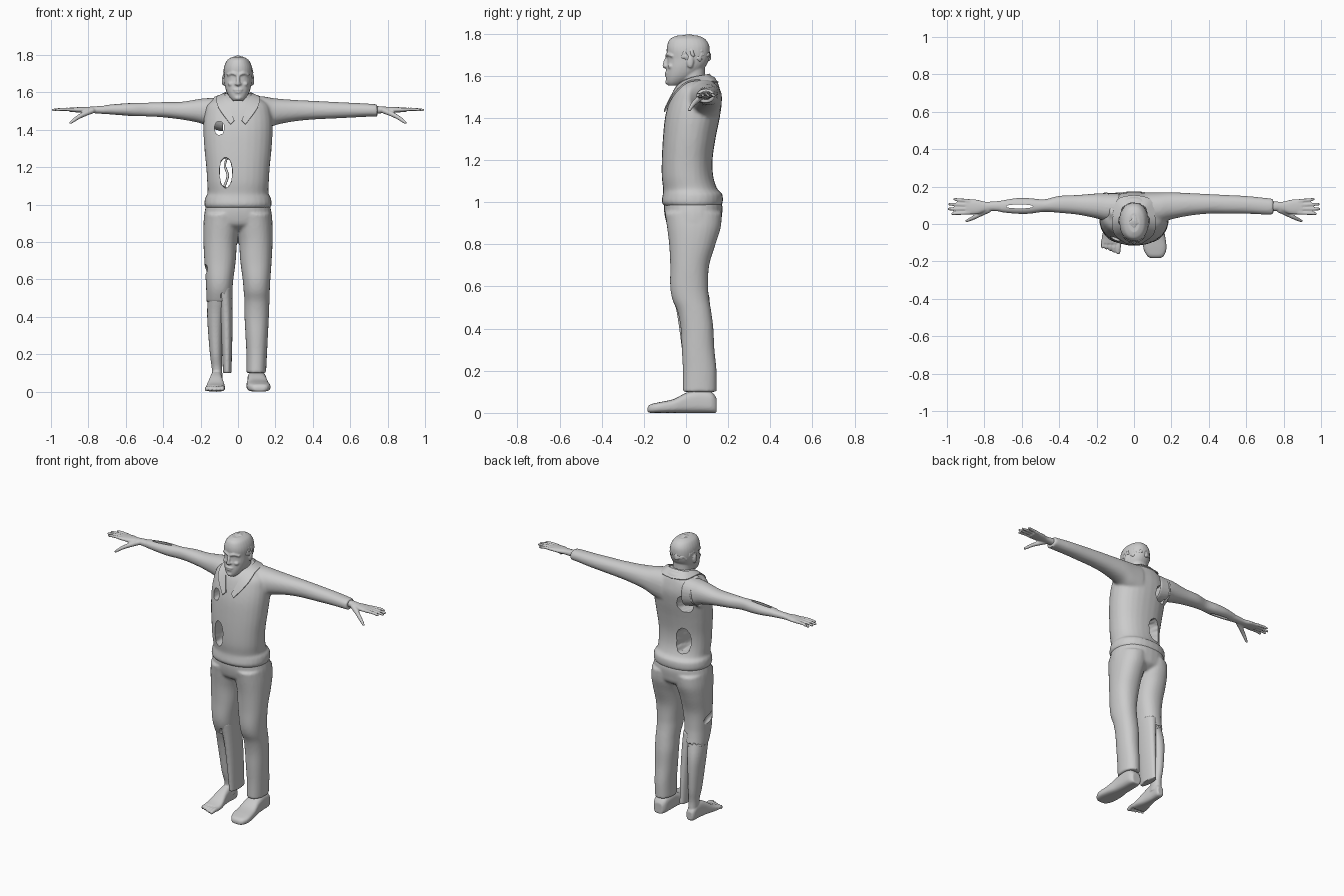
import bpy, bmesh, math, random
from mathutils import Vector, Matrix

random.seed(4)
CM = 0.01
if "Cube" in bpy.data.objects:
    bpy.data.objects.remove(bpy.data.objects["Cube"])

grey = bpy.data.materials.new("plain grey")
grey.use_nodes = True
grey.diffuse_color = (0.6, 0.6, 0.6, 1)
grey.node_tree.nodes["Principled BSDF"].inputs["Base Color"].default_value = (0.6, 0.6, 0.6, 1)


def spline(rows, steps=5):
    """Catmull-Rom interpolation through rows of any width."""
    rows = [Vector(r) for r in rows]
    fine = []
    for i in range(len(rows) - 1):
        a, b = rows[max(i - 1, 0)], rows[i]
        c, d = rows[i + 1], rows[min(i + 2, len(rows) - 1)]
        for k in range(steps):
            t = k / steps
            fine.append(b + (c - a) * (t / 2) + (a * 2 - b * 5 + c * 4 - d) * (t * t / 2)
                        + (b * 3 - a - c * 3 + d) * (t ** 3 / 2))
    return fine + [rows[-1]]


def loft(bm, axis, rows, power=0.9, sides=28, jitter=0):
    """Skin rounded sections: position along axis, then the extents on the other two axes."""
    rings = []
    for t, a0, a1, b0, b1 in spline(rows):
        ring = []
        for k in range(sides):
            angle = math.tau * k / sides
            c, s = math.cos(angle), math.sin(angle)
            grow = 1 + random.uniform(-jitter, jitter)
            a = (a0 + a1) / 2 + (a1 - a0) / 2 * math.copysign(abs(c) ** power, c) * grow
            b = (b0 + b1) / 2 + (b1 - b0) / 2 * math.copysign(abs(s) ** power, s) * grow
            spot = {"x": (t, a, b), "y": (a, t, b), "z": (a, b, t)}[axis]
            ring.append(bm.verts.new(Vector(spot) * CM))
        rings.append(ring)
    faces = [bm.faces.new(rings[0]), bm.faces.new(rings[-1])]
    for low, high in zip(rings, rings[1:]):
        for k in range(sides):
            j = (k + 1) % sides
            faces.append(bm.faces.new((low[k], low[j], high[j], high[k])))
    bmesh.ops.recalc_face_normals(bm, faces=faces)


def blob(bm, spot, size):
    place = Matrix.LocRotScale(Vector(spot) * CM, None, Vector(size) * CM)
    bmesh.ops.create_icosphere(bm, subdivisions=2, radius=1, matrix=place)


def limb(bm, points, start, end):
    """A tapering rounded rod along a curved path."""
    path = spline(points, 8)
    for i, spot in enumerate(path):
        radius = start + (end - start) * i / (len(path) - 1)
        blob(bm, spot, (radius, radius, radius))


def finish(bm, name, voxel=0.008, smooth=4, cutters=(), solid=0):
    """Fuse the pieces into one skin, carve it, and shade it."""
    mesh = bpy.data.meshes.new(name)
    bm.to_mesh(mesh)
    bm.free()
    obj = bpy.data.objects.new(name, mesh)
    bpy.context.scene.collection.objects.link(obj)
    if solid:
        obj.modifiers.new("thickness", "SOLIDIFY").thickness = solid
    else:
        fuse = obj.modifiers.new("fuse", "REMESH")
        fuse.mode, fuse.voxel_size = "VOXEL", voxel
        soften = obj.modifiers.new("soften", "SMOOTH")
        soften.factor, soften.iterations = 0.5, smooth
    for cutter in cutters:
        cut = obj.modifiers.new("cut", "BOOLEAN")
        cut.operation, cut.solver, cut.object = "DIFFERENCE", "EXACT", cutter
    bpy.context.view_layer.update()
    graph = bpy.context.evaluated_depsgraph_get()
    baked = bpy.data.meshes.new_from_object(obj.evaluated_get(graph))
    obj.modifiers.clear()
    obj.data = baked
    baked.name = name
    baked.materials.clear()
    baked.materials.append(grey)
    baked.shade_smooth()
    baked.set_sharp_from_angle(angle=math.radians(50))
    for cutter in cutters:
        bpy.data.objects.remove(cutter)
    return obj


def cutter(bm, name):
    obj = finish(bm, name, 0.006, 1)
    obj.hide_render = True
    return obj


def hand(bm, side):
    """Wrist, palm, four fingers and a lowered thumb."""
    loft(bm, "x", [(side * x, *rest) for x, *rest in (
        (70, 6.5, 12.5, 148.3, 153), (76, 7, 12, 148.8, 152.6), (80, 6.5, 12, 149, 152.3),
        (84, 5.2, 13, 149.2, 152.2), (90, 5, 13.3, 149.6, 151.8))])
    for base, tip, reach in ((6, 5.5, 97), (8.1, 8, 99), (10.2, 10.6, 98.6), (12.3, 13.3, 96)):
        limb(bm, [(side * 88, base, 150.8), (side * 93, (base + tip) / 2, 151), (side * reach, tip, 150.6)], 1.1, 0.8)
    limb(bm, [(side * 78, 7.5, 150.3), (side * 85, 3.8, 147), (side * 89.5, 1.6, 143.8)], 1.7, 0.8)


# Jacket with one whole sleeve, torn through on the right side
holes = bmesh.new()
loft(holes, "y", [(-20, -12, -7.5, 137, 144.5), (0, -13, -7, 137, 145), (20, -15, -4, 136, 148)], jitter=0.08)
loft(holes, "y", [(-20, -10, -3, 109, 125), (0, -10, -3, 109, 125), (20, -12, -1, 107, 124)], jitter=0.08)
limb(holes, [(-13, -10, 137), (-13, -10.6, 125), (-10, -11.8, 117), (-7, -12.2, 104)], 0.8, 1.2)
holes = cutter(holes, "tear_cutter")
bm = bmesh.new()
loft(bm, "z", [
    (98, -17, 17, -10, 16.5), (100, -18, 18, -11.5, 17.5), (104, -17.5, 17.5, -11, 17.2),
    (106, -16.3, 16.3, -10.8, 15), (112, -16.5, 16.5, -11.5, 13), (120, -17, 17, -11.5, 12.6),
    (130, -18, 18, -11, 14), (140, -18.5, 18.5, -10, 16), (148, -18, 18, -8, 17),
    (154, -16, 16, -5.5, 16), (158, -9, 9, -2, 14.5), (160, -6, 6, 1, 13)])
loft(bm, "x", [
    (6, 0, 17, 137, 158.5), (14, 0.5, 17, 139.5, 157.8), (20, 2.5, 17, 142.5, 156.8),
    (30, 4.5, 16.5, 144.5, 156), (40, 5.5, 16, 145.5, 155.5), (50, 5.5, 15.5, 146, 155),
    (60, 5.5, 15, 146.5, 154.5), (70, 5, 14, 147, 154), (74.5, 5, 13.5, 147, 153.6)])
limb(bm, [(-12, 6, 157.5), (-14, 15, 153), (-15.5, 16, 146), (-17, 9, 141), (-15, 1, 144),
          (-13, -0.5, 152), (-12, 6, 157.5)], 1, 1)
finish(bm, "jacket", 0.008, 6, [holes])

# Flesh strands inside the torn side
bm = bmesh.new()
limb(bm, [(-9, -3, 106), (-5.5, 1, 115), (-7, 3, 121), (-5, 4, 127)], 0.9, 0.7)
finish(bm, "torn_strand", 0.005, 2)

# Collar flaps and shirt neckline
bm = bmesh.new()
for side in (-1, 1):
    inner = spline([(0, 11, 161), (6, 9, 160.5), (7, 2, 159), (5.5, -4.5, 155), (2, -10, 145)])
    outer = spline([(0, 15.5, 157), (9, 13, 157.5), (11.5, 2, 157.8), (10.5, -5.6, 152), (4, -10.6, 143)])
    edges = [[bm.verts.new(Vector((side * p.x, p.y, p.z)) * CM) for p in row] for row in (inner, outer)]
    for i in range(len(inner) - 1):
        bm.faces.new((edges[0][i], edges[0][i + 1], edges[1][i + 1], edges[1][i]))
bmesh.ops.remove_doubles(bm, verts=bm.verts, dist=0.0001)
bmesh.ops.recalc_face_normals(bm, faces=bm.faces)
finish(bm, "collar", solid=0.007)
bm = bmesh.new()
limb(bm, [(0, -5.5, 152.5), (5, -2.5, 154.5), (6.5, 4, 158), (0, 10, 160),
          (-6.5, 4, 158), (-5, -2.5, 154.5), (0, -5.5, 152.5)], 0.9, 0.9)
finish(bm, "shirt_neckline", 0.005, 3)

# Bare right arm with a slit through the forearm
slit = bmesh.new()
blob(slit, (-61, 9.4, 150.5), (8.5, 1.2, 9))
slit = cutter(slit, "slit_cutter")
bm = bmesh.new()
loft(bm, "x", [
    (-8, 1, 16.5, 139, 157.5), (-15, 1.5, 16.5, 141, 157), (-20, 3, 16.3, 143.5, 156.6),
    (-30, 5, 15.5, 145.5, 155), (-40, 6, 15, 146.7, 154.8), (-48, 6.5, 13.2, 147.2, 154.5),
    (-56, 5.5, 13.8, 147.3, 154.4), (-63, 5.5, 13.8, 147.8, 154), (-71, 6.3, 12.5, 148.5, 153.2)])
hand(bm, -1)
finish(bm, "right_arm", 0.005, 3, [slit])
bm = bmesh.new()
hand(bm, 1)
finish(bm, "left_hand", 0.005, 3)

# Head, neck and face
bm = bmesh.new()
loft(bm, "z", [(150, -6.5, 6.5, -3, 10), (155, -6, 6, -2.5, 9.5), (160, -5.8, 5.8, -3, 9), (165, -6, 6, -4, 9)])
loft(bm, "z", [
    (155.3, -2.5, 2.5, -8.5, -3), (157, -4.2, 4.2, -9.3, 0), (160, -6, 6, -9.5, 5),
    (164, -7.2, 7.2, -9.2, 9), (168, -7.6, 7.6, -8.8, 11), (172, -7.7, 7.7, -9.2, 11.3),
    (175, -7, 7, -8.8, 10.8), (177.5, -5.5, 5.5, -7.5, 9), (179, -3, 3, -4.5, 6)])
limb(bm, [(0, -8.8, 169), (0, -9.8, 166.5), (0, -10, 164.6)], 0.8, 1.2)
blob(bm, (0, -9.3, 161.4), (2.6, 0.9, 0.6))
blob(bm, (0, -9.2, 160.1), (2.2, 0.9, 0.6))
blob(bm, (0, -8.8, 157), (2, 1.1, 1.2))
for side in (-1, 1):
    limb(bm, [(side, -9.1, 169.6), (side * 3, -8.6, 170.2), (side * 5.5, -6.6, 169.4)], 0.8, 0.7)
    blob(bm, (side * 3.6, -7.2, 164.5), (2, 1.6, 1.4))
    blob(bm, (side * 1.1, -9.4, 164.5), (0.8, 0.9, 0.7))
    blob(bm, (side * 7.9, 2, 166.5), (0.8, 1.7, 3))
finish(bm, "head", 0.005, 2)

# Short tousled hair
bm = bmesh.new()
for i in range(170):
    turn, lift = random.uniform(0, math.tau), random.uniform(-0.2, 1.5)
    spot = Vector((7.1 * math.cos(turn) * math.cos(lift), 1.2 + 9.5 * math.sin(turn) * math.cos(lift),
                   169.5 + 9 * math.sin(lift)))
    if spot.y > -3 or spot.z > 174.5:
        blob(bm, spot, [random.uniform(0.9, 1.5) for k in range(3)])
finish(bm, "hair", 0.005, 2)

# Trousers: whole left leg, right leg torn off at the knee
left_leg = [
    (10, 4.5, 15, -1.5, 14.5), (20, 4.5, 15.5, -1.5, 14.5), (30, 4, 16, -2, 13.5),
    (40, 3.5, 16.5, -2.5, 13), (48, 3.5, 16.8, -4, 12), (54, 3, 17, -6.5, 11),
    (60, 2.5, 17.3, -7.5, 10.5), (70, 1.2, 18, -7.5, 11), (80, 0.5, 18.5, -8, 14),
    (88, -1, 18.5, -9, 16.5), (95, -2, 17.8, -10, 17)]
rips = bmesh.new()
limb(rips, [(-20, -6, 66), (-18.5, 1, 65), (-20, 8, 62)], 3.4, 2.5)
for i in range(16):
    turn = math.tau * i / 16
    blob(rips, (-11 + 7 * math.cos(turn), 3 + 9 * math.sin(turn), 49), (1.4, 1.4, random.uniform(1, 5)))
rips = cutter(rips, "rip_cutter")
bm = bmesh.new()
loft(bm, "z", left_leg)
loft(bm, "z", [(z, -b, -a, c, d) for z, a, b, c, d in left_leg[4:]])
loft(bm, "z", [(86, -10, 10, -4, 12), (89, -17.5, 17.5, -8.5, 16), (93, -18.3, 18.3, -10, 17),
               (98, -17.5, 17.5, -10.5, 17.3), (102, -16.5, 16.5, -10, 16)])
finish(bm, "trousers", 0.008, 3, [rips])
bm = bmesh.new()
loft(bm, "z", [(10, -8, -3.5, 0, 14), (30, -9, -3, -2, 13), (45, -10, -3, -4, 12), (56, -12, -3, -6, 11)])
finish(bm, "trouser_rag", 0.006, 3)

# Bare right calf and foot
bm = bmesh.new()
loft(bm, "z", [(5, -14, -8, 3, 12), (12, -14, -8.5, 4, 11.5), (20, -15, -8.5, 2, 12.5), (32, -16, -8, 0, 13),
               (42, -16.5, -7, -2, 12.5), (54, -16, -5, -5, 10), (68, -15, -5, -4, 8)])
loft(bm, "y", [(12.5, -13, -9, 1, 6), (11, -14, -8.5, 0, 8), (6, -14.5, -8.5, 0, 11), (0, -15.5, -8, 0, 9),
               (-6, -17, -7, 0, 5), (-10.5, -17.5, -7, 0, 3.4)], 0.7)
for i in range(5):
    x, size = -8.3 - 2.1 * i, 1.5 - 0.13 * i
    limb(bm, [(x, -9, 1.8), (x, -12, 2), (x - 0.2, -15 + 0.75 * i, size)], size, size * 0.85)
finish(bm, "right_leg_and_foot", 0.005, 2)

# Left shoe
bm = bmesh.new()
loft(bm, "y", [(14.5, 7, 13, 0, 7), (12, 5.5, 14.5, 0, 10), (6, 5, 15, 0, 11), (0, 5, 15.5, 0, 9.5),
               (-6, 4.5, 16.6, 0, 6.5), (-13, 5, 17.4, 0, 5), (-17, 7, 16, 0, 4), (-18.3, 9, 14, 0.5, 2.5)], 0.65)
finish(bm, "left_shoe", 0.006, 2)
